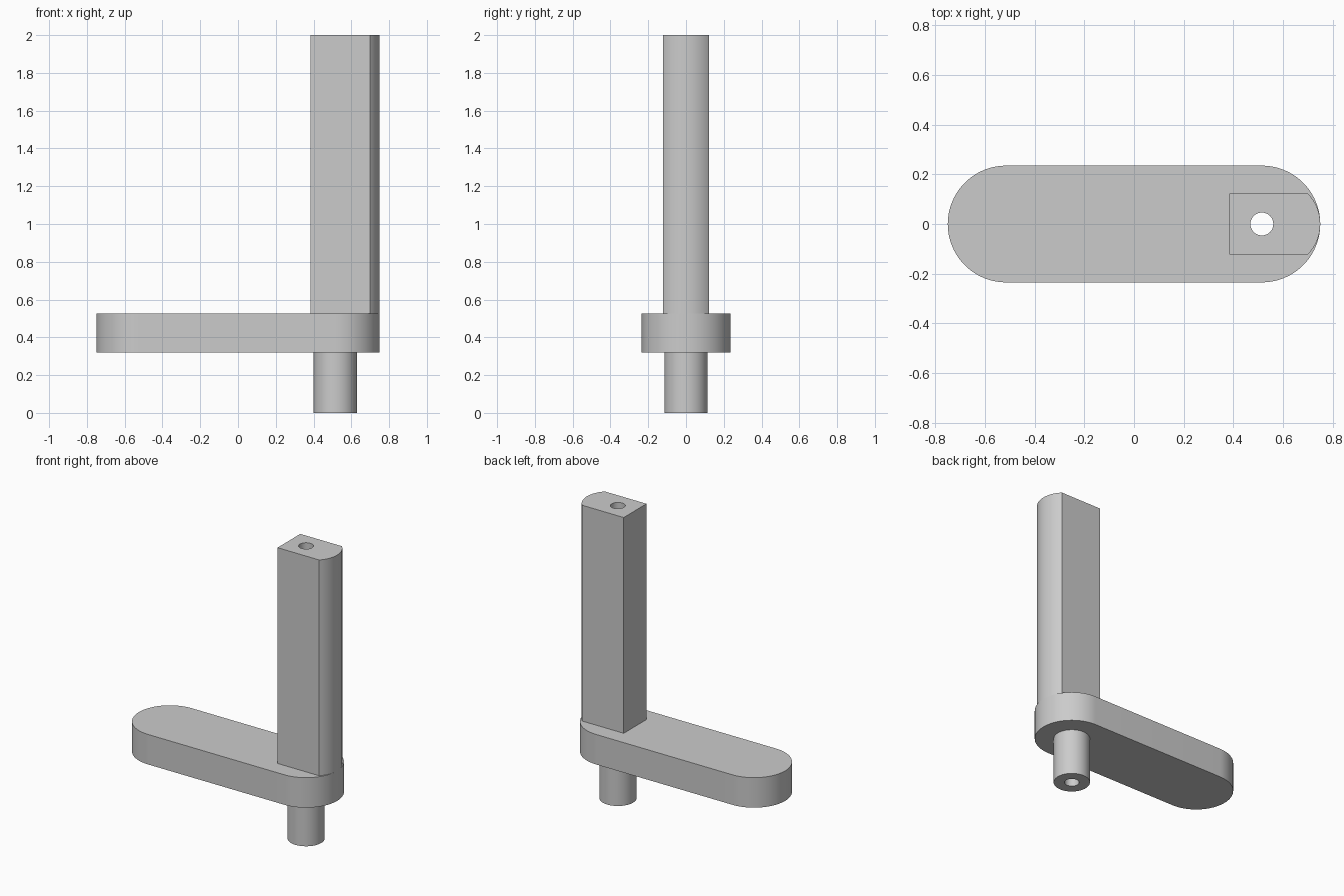
import bpy
import bmesh
from math import pi, cos, sin, asin, radians

cube = bpy.data.objects.get("Cube")
if cube:
    bpy.data.objects.remove(cube)

grey = bpy.data.materials.new("plain grey")
grey.use_nodes = True
grey.diffuse_color = (0.6, 0.6, 0.6, 1)
grey.node_tree.nodes["Principled BSDF"].inputs["Base Color"].default_value = (0.6, 0.6, 0.6, 1)

AXIS_X = 0.515      # shared axis of peg, bore and rounded end
ARM_R = 0.235
ARM_BOTTOM, ARM_TOP = 0.32, 0.525


def arc(cx, radius, start, end, steps):
    """Points on an arc centred on the x axis."""
    angles = [start + (end - start) * i / steps for i in range(steps + 1)]
    return [(cx + radius * cos(a), radius * sin(a)) for a in angles]


def circle(cx, radius, steps=64):
    return arc(cx, radius, 0, 2 * pi, steps)[:-1]


def prism(name, outline, bottom, top):
    """Extrude a closed outline upwards."""
    bm = bmesh.new()
    base = bm.faces.new([bm.verts.new((x, y, bottom)) for x, y in outline])
    result = bmesh.ops.extrude_face_region(bm, geom=[base], use_keep_orig=True)
    verts = [g for g in result["geom"] if isinstance(g, bmesh.types.BMVert)]
    bmesh.ops.translate(bm, verts=verts, vec=(0, 0, top - bottom))
    bmesh.ops.recalc_face_normals(bm, faces=bm.faces)
    mesh = bpy.data.meshes.new(name)
    bm.to_mesh(mesh)
    bm.free()
    mesh.materials.append(grey)
    obj = bpy.data.objects.new(name, mesh)
    bpy.context.collection.objects.link(obj)
    return obj


# Arm: slot-shaped plate
arm_outline = (arc(AXIS_X, ARM_R, -pi / 2, pi / 2, 40)
               + arc(-AXIS_X, ARM_R, pi / 2, 3 * pi / 2, 40))
arm = prism("arm", arm_outline, ARM_BOTTOM, ARM_TOP)

# Post: square bar with a rounded outer side
half, nose_r = 0.123, 0.176
nose = asin(half / nose_r)
post_outline = (arc(0.75 - nose_r, nose_r, -nose, nose, 24)
                + [(0.385, half), (0.385, -half)])
post = prism("post", post_outline, ARM_TOP, 2)

# Peg under the arm
peg = prism("peg", circle(AXIS_X, 0.115), 0, ARM_BOTTOM)

# Bore running through every part
bore = prism("bore_cutter", circle(AXIS_X, 0.046, 40), -0.1, 2.1)
bore.hide_render = True
for part in (arm, post, peg):
    cut = part.modifiers.new("bore", 'BOOLEAN')
    cut.operation = 'DIFFERENCE'
    cut.solver = 'EXACT'
    cut.object = bore
    bpy.ops.object.select_all(action='DESELECT')
    part.select_set(True)
    bpy.context.view_layer.objects.active = part
    bpy.ops.object.modifier_apply(modifier=cut.name)
    bpy.ops.object.shade_smooth_by_angle(angle=radians(30))
bpy.data.objects.remove(bore)
